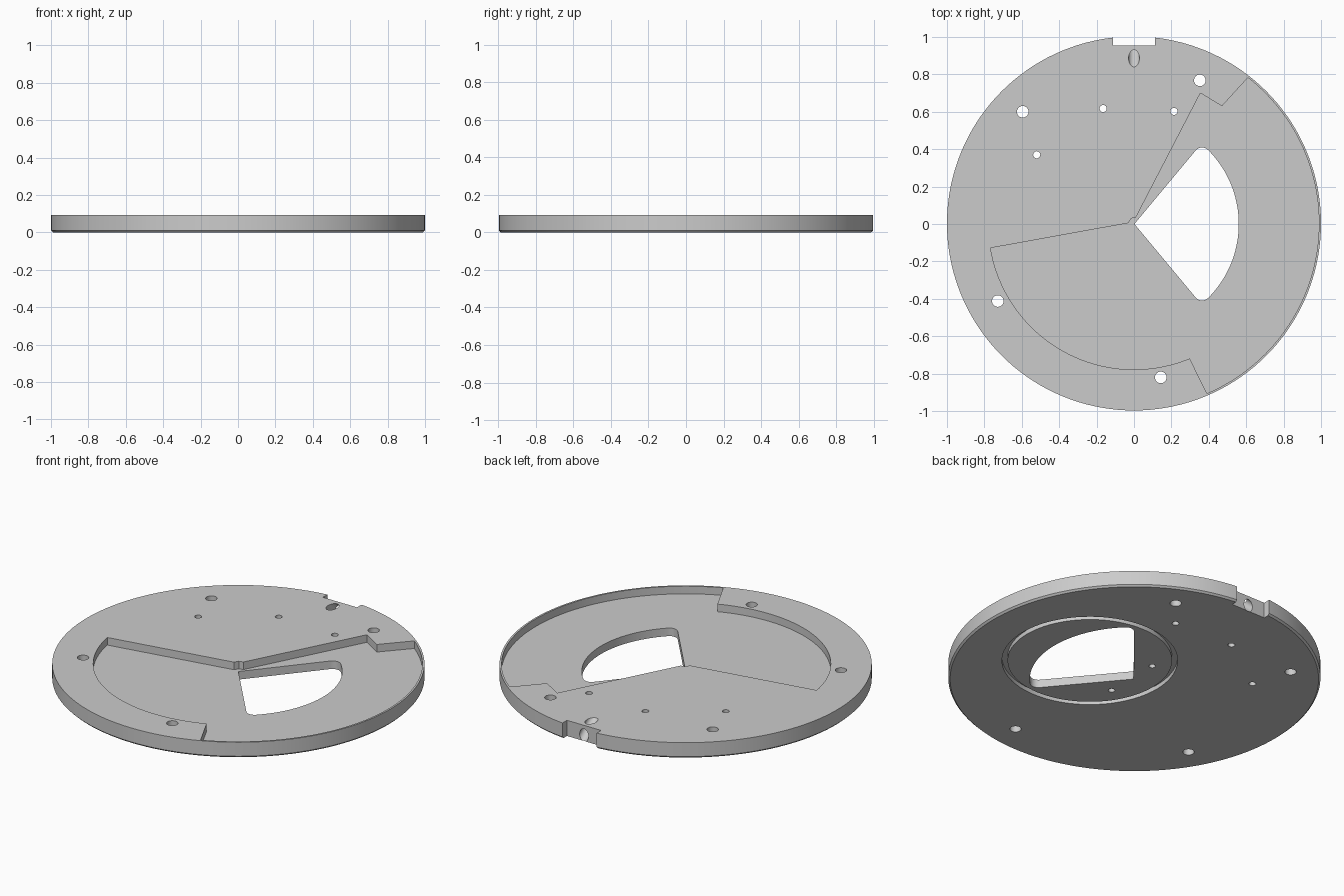
import bpy, bmesh, math
from mathutils import Vector, Matrix

if "Cube" in bpy.data.objects:
    bpy.data.objects.remove(bpy.data.objects["Cube"])

THICK = 0.093      # plate thickness
FLOOR = 0.048      # height of the pocket floor
CY = 0.003         # disc centre in y

grey = bpy.data.materials.new("plain grey")
grey.use_nodes = True
colour = (0.6, 0.6, 0.6, 1)
grey.diffuse_color = colour
grey.node_tree.nodes["Principled BSDF"].inputs["Base Color"].default_value = colour


def arc(radius, start, end, steps, centre=(0, 0)):
    angles = [math.radians(start + (end - start) * i / steps) for i in range(steps + 1)]
    return [(centre[0] + radius * math.cos(a), centre[1] + radius * math.sin(a)) for a in angles]


def to_object(name, bm):
    bmesh.ops.recalc_face_normals(bm, faces=bm.faces)
    mesh = bpy.data.meshes.new(name)
    bm.to_mesh(mesh)
    bm.free()
    mesh.materials.append(grey)
    obj = bpy.data.objects.new(name, mesh)
    bpy.context.collection.objects.link(obj)
    return obj


def prism(name, outline, bottom, top):
    bm = bmesh.new()
    face = bm.faces.new([bm.verts.new((x, y, bottom)) for x, y in outline])
    new = bmesh.ops.extrude_face_region(bm, geom=[face])["geom"]
    bmesh.ops.translate(bm, verts=[v for v in new if isinstance(v, bmesh.types.BMVert)],
                        vec=(0, 0, top - bottom))
    return to_object(name, bm)


def cut(target, cutter):
    cutter.hide_render = True
    mod = target.modifiers.new("cut", "BOOLEAN")
    mod.operation, mod.solver, mod.object = "DIFFERENCE", "EXACT", cutter
    bpy.context.view_layer.objects.active = target
    bpy.ops.object.modifier_apply(modifier=mod.name)
    bpy.data.objects.remove(cutter)


def drill(target, x, y, radius, bottom=-0.1, top=0.2):
    cut(target, prism("drill", arc(radius, 0, 345, 23, (x, y)), bottom, top))


# Round plate with a small bevel on its lower rim
bm = bmesh.new()
rings = []
for radius, z in [(0.99, 0), (1, 0.01), (1, THICK)]:
    rings.append([bm.verts.new((x, y, z)) for x, y in arc(radius, 0, 357.5, 143, (0, CY))])
for low, high in zip(rings, rings[1:]):
    for i in range(len(low)):
        bm.faces.new((low[i - 1], low[i], high[i], high[i - 1]))
bm.faces.new(rings[0])
bm.faces.new(rings[-1])
plate = to_object("round_plate", bm)

# Shallow stepped pocket in the upper face
pocket = [(-0.03, 0.005)] + arc(0.778, 189.5, 292.5, 40)
pocket += arc(0.989, -66.8, 52, 60, (0, CY))
pocket += [(0.47, 0.63), (0.355, 0.7), (0.01, 0.035), (-0.015, 0.03)]
cut(plate, prism("pocket_cutter", pocket, FLOOR, 0.2))

# Fan-shaped opening with rounded outer corners
corner, spread = 0.045, 50
reach = 0.56 - corner
inset = math.degrees(math.asin(corner / reach))
half = spread - inset
cx, cy = reach * math.cos(math.radians(half)), reach * math.sin(math.radians(half))
fan = arc(0.01, 230, 130, 4, (0.015, 0))
fan += arc(corner, spread + 90, half, 8, (cx, cy))
fan += arc(0.56, half, -half, 36)[1:-1]
fan += arc(corner, -half, -spread - 90, 8, (cx, -cy))
cut(plate, prism("opening_cutter", fan, -0.1, 0.2))

# Edge notch
cut(plate, prism("notch_cutter", [(-0.112, 0.955), (0.112, 0.955), (0.112, 1.1), (-0.112, 1.1)], -0.1, 0.2))

# Slanted hole from the upper face into the notch
bm = bmesh.new()
slope = Vector((0, 0.77, -0.64))
turn = slope.to_track_quat("Z", "Y").to_matrix().to_4x4()
bmesh.ops.create_cone(bm, cap_ends=True, segments=32, radius1=0.029, radius2=0.029, depth=0.4,
                      matrix=Matrix.Translation((0, 0.885, THICK)) @ turn)
cut(plate, to_object("slanted_drill", bm))

# Through holes
for x, y in [(-0.595, 0.6), (0.352, 0.768), (-0.728, -0.412), (0.143, -0.82)]:
    drill(plate, x, y, 0.031)
for x, y in [(-0.165, 0.617), (0.214, 0.602), (-0.52, 0.37)]:
    drill(plate, x, y, 0.019)

# Ring groove and two blind holes in the underside
groove = prism("groove_cutter", arc(0.472, 0, 356.25, 95, (0.31, 0)), -0.1, 0.025)
cut(groove, prism("groove_core", arc(0.442, 0, 356.25, 95, (0.31, 0)), -0.2, 0.1))
cut(plate, groove)
for side in (1, -1):
    drill(plate, 0.015, 0.17 * side, 0.018, top=0.03)

# Smooth curved walls, crisp edges
plate.select_set(True)
bpy.context.view_layer.objects.active = plate
bpy.ops.object.shade_smooth_by_angle(angle=math.radians(30))
